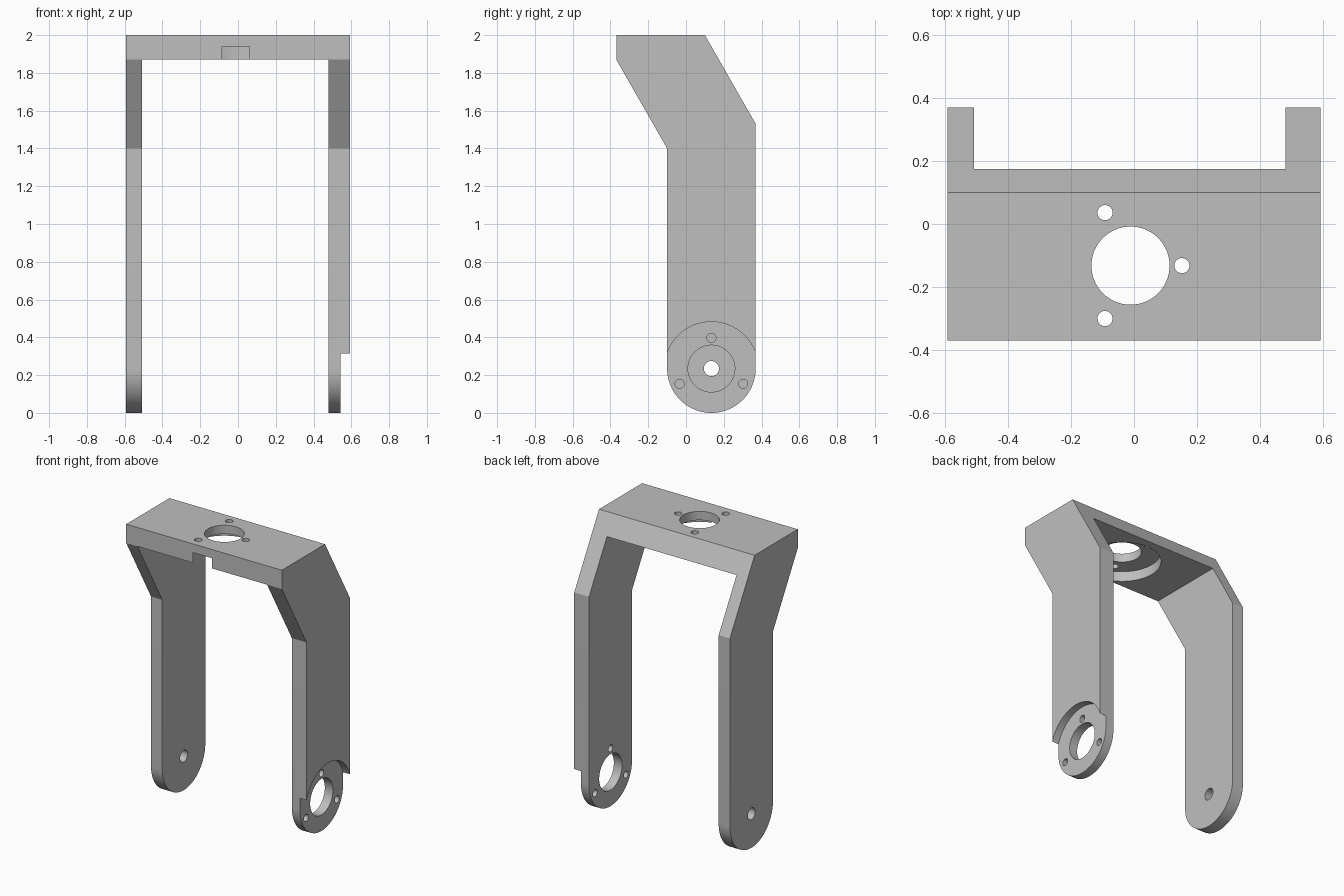
import bpy
import bmesh
from math import pi, cos, sin
from mathutils import Matrix, Vector

if "Cube" in bpy.data.objects:
    bpy.data.objects.remove(bpy.data.objects["Cube"], do_unlink=True)

grey = bpy.data.materials.new("light_grey")
grey.use_nodes = True
colour = (0.52, 0.52, 0.52, 1)
grey.diffuse_color = colour
grey.node_tree.nodes["Principled BSDF"].inputs["Base Color"].default_value = colour

HALF_WIDTH = 0.5925
INNER_RIGHT, INNER_LEFT = -0.507, 0.48     # inner faces of the two arms
PIVOT_Y, PIVOT_Z = 0.1345, 0.2345          # arm pivot, also the end radius
PLATE_CENTRE = Vector((-0.011, -0.132, 1.9))
PLATE_BOTTOM = 1.87


def make_object(name, bm):
    bmesh.ops.recalc_face_normals(bm, faces=bm.faces)
    mesh = bpy.data.meshes.new(name)
    bm.to_mesh(mesh)
    bm.free()
    obj = bpy.data.objects.new(name, mesh)
    bpy.context.collection.objects.link(obj)
    mesh.materials.append(grey)
    return obj


def cut(target, bm):
    """Subtract a solid from the target and discard the cutter."""
    cutter = make_object("cutter", bm)
    cutter.hide_render = True
    mod = target.modifiers.new("cut", "BOOLEAN")
    mod.operation = "DIFFERENCE"
    mod.solver = "EXACT"
    mod.object = cutter
    bpy.context.view_layer.objects.active = target
    bpy.ops.object.modifier_apply(modifier=mod.name)
    bpy.data.objects.remove(cutter, do_unlink=True)


def cylinder(centre, radius, depth, axis):
    bm = bmesh.new()
    turn = Matrix.Rotation(pi / 2, 4, "Y") if axis == "X" else Matrix()
    bmesh.ops.create_cone(bm, cap_ends=True, segments=64, radius1=radius,
                          radius2=radius, depth=depth,
                          matrix=Matrix.Translation(centre) @ turn)
    return bm


def box(low, high):
    bm = bmesh.new()
    low, high = Vector(low), Vector(high)
    bmesh.ops.create_cube(bm, size=1, matrix=Matrix.Translation((low + high) / 2)
                          @ Matrix.Diagonal((*(high - low), 1)))
    return bm


# Bent side profile with a rounded lower end, extruded across the full width
profile = [(0.369, 1.53), (0.1, 2), (-0.369, 2), (-0.369, PLATE_BOTTOM), (-0.1, 1.4)]
for i in range(41):
    a = pi + pi * i / 40
    profile.append((PIVOT_Y + PIVOT_Z * cos(a), PIVOT_Z + PIVOT_Z * sin(a)))
bm = bmesh.new()
face = bm.faces.new([bm.verts.new((-HALF_WIDTH, y, z)) for y, z in profile])
side = bmesh.ops.extrude_face_region(bm, geom=[face])
bmesh.ops.translate(bm, vec=(2 * HALF_WIDTH, 0, 0),
                    verts=[v for v in side["geom"] if isinstance(v, bmesh.types.BMVert)])
bracket = make_object("fork_bracket", bm)

# Opening between the arms
cut(bracket, box((INNER_RIGHT, -1, -1), (INNER_LEFT, 1, PLATE_BOTTOM)))

# Round seats: under the top plate and on the outside of the left arm
SEAT, BORE, SCREW = 0.248, 0.124, 0.024
arm_centre = Vector((0.542, PIVOT_Y, PIVOT_Z))
cut(bracket, cylinder((PLATE_CENTRE.x, PLATE_CENTRE.y, 1.79), SEAT, 0.3, "Z"))
cut(bracket, cylinder((0.542 + 0.15, PIVOT_Y, PIVOT_Z), SEAT, 0.3, "X"))

# Centre bores, each with three screw holes
cut(bracket, cylinder(PLATE_CENTRE, BORE, 0.5, "Z"))
cut(bracket, cylinder(arm_centre, BORE, 0.5, "X"))
for u, v in ((0.163, 0), (-0.081, 0.168), (-0.081, -0.168)):
    cut(bracket, cylinder(PLATE_CENTRE + Vector((u, v, 0)), SCREW, 0.5, "Z"))
    cut(bracket, cylinder(arm_centre + Vector((0, v, u)), SCREW, 0.5, "X"))

# Pivot hole in the right arm
cut(bracket, cylinder((-0.55, PIVOT_Y, PIVOT_Z), 0.04, 0.3, "X"))

bpy.ops.object.select_all(action="DESELECT")
bracket.select_set(True)
bpy.context.view_layer.objects.active = bracket
bpy.ops.object.shade_smooth_by_angle(angle=pi / 7)
